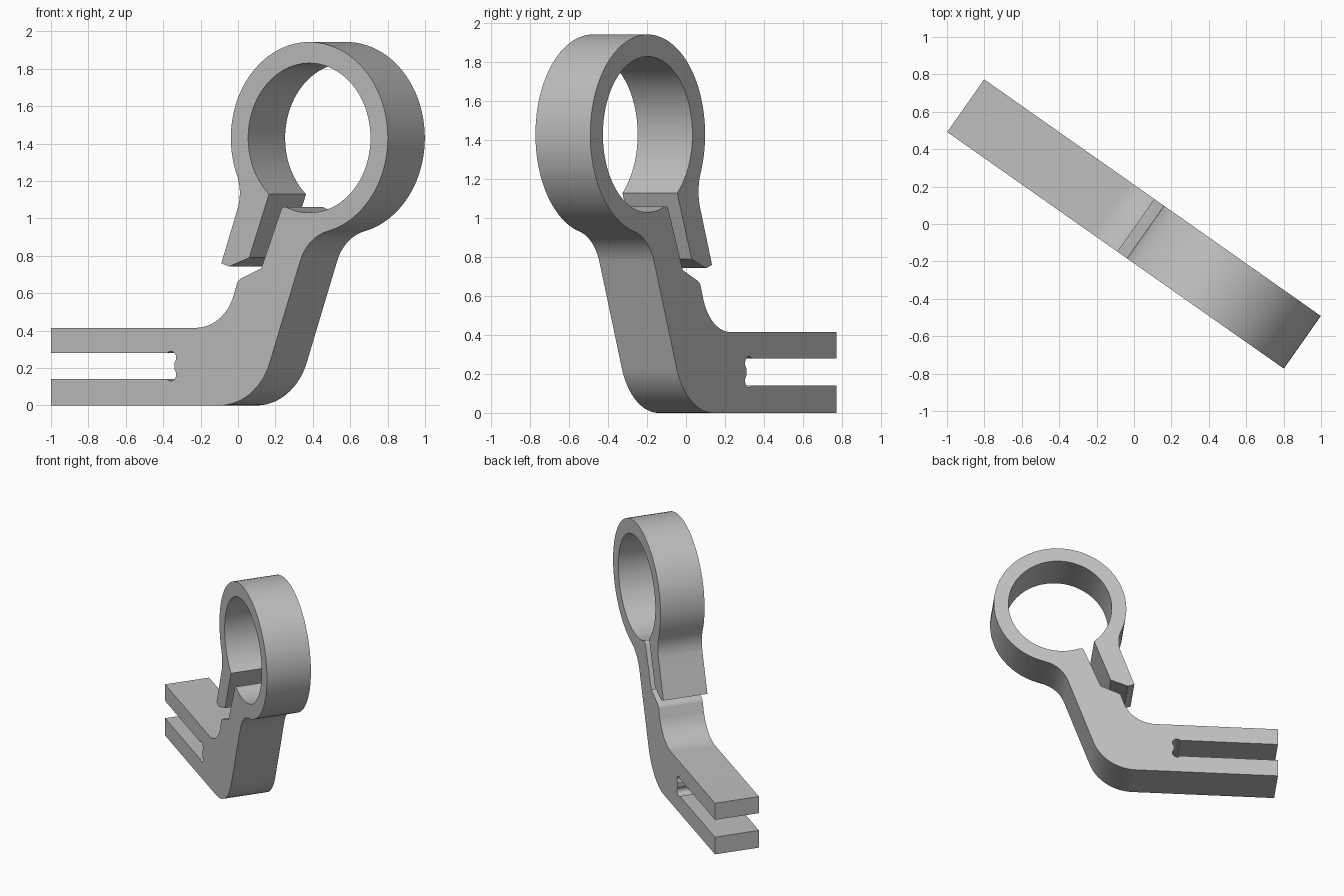
import bpy, bmesh
from math import radians, sin, cos, atan2, degrees
from mathutils import Matrix

if "Cube" in bpy.data.objects:
    bpy.data.objects.remove(bpy.data.objects["Cube"], do_unlink=True)

WIDTH = 0.344
LEAN = 70                      # slope of the post and clamp tab, degrees
RING = (0.587, 1.43)           # centre of the clamp ring
R_OUT, R_IN, FILLET = 0.513, 0.40, 0.25


def arc(centre, r, start, end, steps=12):
    """Points along a circle from start to end, in degrees."""
    angles = [radians(start + (end - start) * i / steps) for i in range(steps + 1)]
    return [(centre[0] + r * cos(a), centre[1] + r * sin(a)) for a in angles]


def bearing(a, b):
    return degrees(atan2(b[1] - a[1], b[0] - a[0]))


def neck(point, side):
    """Centre of the fillet between a leaning edge through point and the ring."""
    d = (cos(radians(LEAN)), sin(radians(LEAN)))
    x = point[0] + side * FILLET * d[1] - RING[0]
    z = point[1] - side * FILLET * d[0] - RING[1]
    b = x * d[0] + z * d[1]
    t = -b - (b * b - x * x - z * z + (R_OUT + FILLET) ** 2) ** 0.5
    return (RING[0] + x + t * d[0], RING[1] + z + t * d[1])


# Fillets joining the post and the tab to the ring
post_neck = neck((0.33, 0.23), 1)
tab_neck = neck((0.012, 0.76), -1)
post_a = bearing(RING, post_neck)
tab_a = bearing(RING, tab_neck) % 360

# Lower arm and heel
outline = [(-1.1, 0)]
outline += arc((0, 0.35), 0.35, -90, LEAN - 90, 20)
# Post up into the ring, around the outside, and down into the tab
outline += arc(post_neck, FILLET, LEAN + 90, post_a + 180, 14)
outline += arc(RING, R_OUT, post_a, tab_a, 72)[1:]
outline += arc(tab_neck, FILLET, tab_a - 180, LEAN - 90, 12)[1:]
# Free end of the clamp tab
outline += [(0.012, 0.76), (0.063, 0.743), (0.194, 0.79)]
# Bore, from the tab around to the lip of the post
tab_lip, post_lip = (0.318, 1.123), (0.435, 1.06)
outline += arc(RING, R_IN, bearing(RING, tab_lip) % 360, bearing(RING, post_lip), 72)
outline += arc((0.422, 1.04), 0.02, 90, 160, 5)
# Step below the clamp gap, then the fillet to the arm
outline += [(0.273, 0.733), (0.14, 0.678)]
outline += arc((0.148, 0.642), 0.035, 115, 160, 5)
outline += arc((-0.153, 0.675), 0.26, LEAN - 90, -90, 16)
# Fork slot with relieved corners
outline += [(-1.1, 0.415), (-1.1, 0.28)]
outline += arc((-0.318, 0.255), 0.035, 135, -50, 12)
outline += arc((-0.318, 0.165), 0.035, 50, -135, 12)
outline += [(-1.1, 0.14)]

# Extrude the outline across the width
bm = bmesh.new()
face = bm.faces.new([bm.verts.new((x, -WIDTH / 2, z)) for x, z in outline])
extruded = bmesh.ops.extrude_face_region(bm, geom=[face])["geom"]
bmesh.ops.translate(bm, vec=(0, WIDTH, 0),
                    verts=[v for v in extruded if isinstance(v, bmesh.types.BMVert)])
bmesh.ops.recalc_face_normals(bm, faces=bm.faces)
bmesh.ops.transform(bm, matrix=Matrix.Rotation(radians(-35.1), 4, "Z"), verts=bm.verts)

mesh = bpy.data.meshes.new("clamp_bracket")
bm.to_mesh(mesh)
bm.free()
bracket = bpy.data.objects.new("clamp_bracket", mesh)
bpy.context.collection.objects.link(bracket)

# Plain grey finish
grey = bpy.data.materials.new("light_grey")
grey.use_nodes = True
colour = (0.52, 0.52, 0.52, 1)
grey.diffuse_color = colour
grey.node_tree.nodes["Principled BSDF"].inputs["Base Color"].default_value = colour
mesh.materials.append(grey)

bpy.ops.object.select_all(action="DESELECT")
bracket.select_set(True)
bpy.context.view_layer.objects.active = bracket
bpy.ops.object.shade_smooth_by_angle(angle=radians(25))
